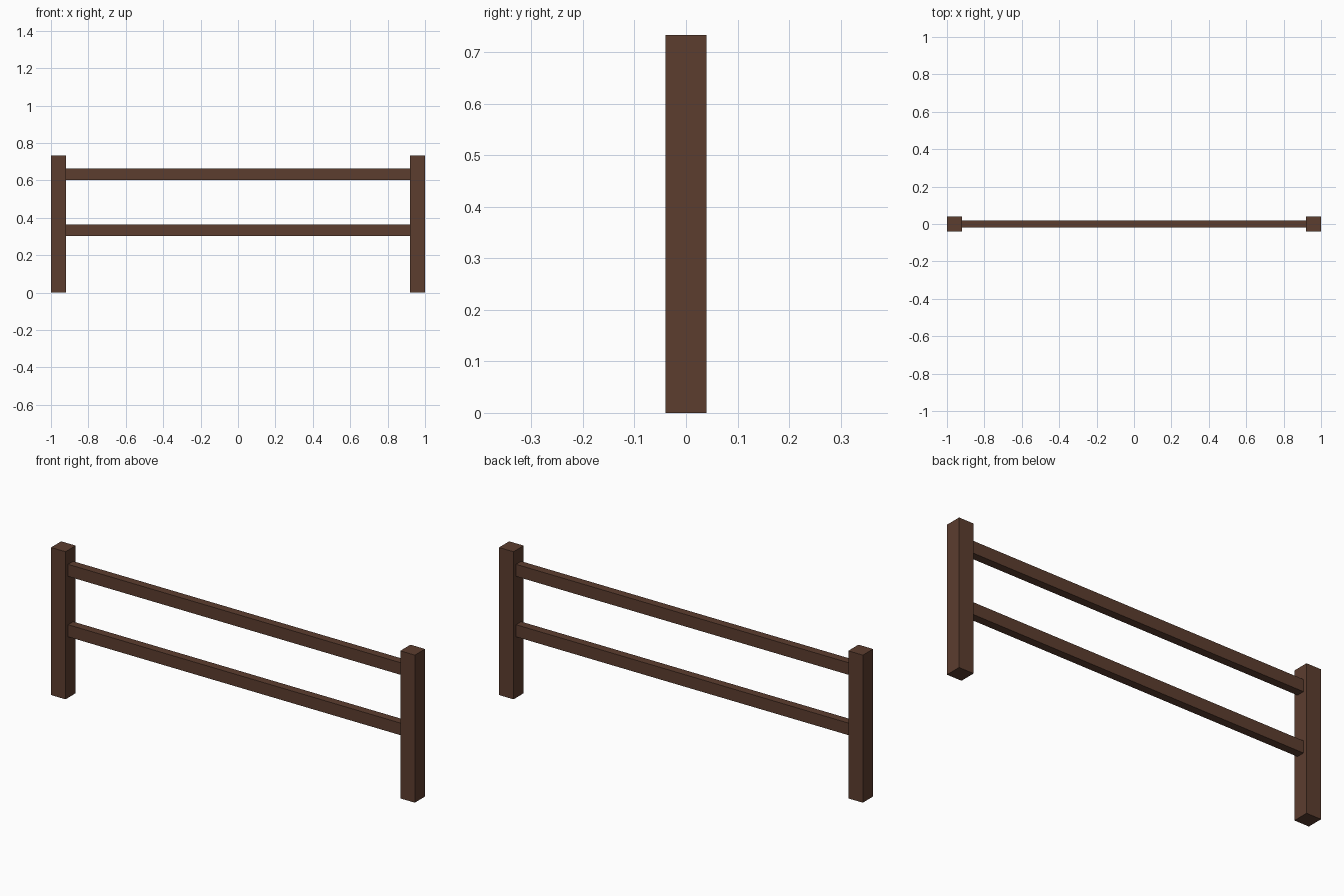
import bpy

if "Cube" in bpy.data.objects:
    bpy.data.objects.remove(bpy.data.objects["Cube"])

wood = bpy.data.materials.new("dark_brown_wood")
wood.diffuse_color = (0.107, 0.047, 0.028, 1.0)
wood.use_nodes = True
wood.node_tree.nodes["Principled BSDF"].inputs["Base Color"].default_value = wood.diffuse_color

POST_W, POST_H = 0.08, 0.733
RAIL_D, RAIL_H = 0.04, 0.06


def box(name, center, size):
    bpy.ops.mesh.primitive_cube_add(size=1, location=center)
    ob = bpy.context.object
    ob.name = name
    ob.scale = size
    bpy.ops.object.transform_apply(location=False, rotation=False, scale=True)
    ob.data.materials.append(wood)
    return ob


# Square end posts
for side, sx in (("left", -1), ("right", 1)):
    box(f"{side}_post", (sx * (1 - POST_W / 2), 0, POST_H / 2),
        (POST_W, POST_W, POST_H))

# Horizontal rails spanning between the posts
for level, z in (("lower", 0.333), ("upper", 0.633)):
    box(f"{level}_rail", (0, 0, z), (2 - 2 * POST_W, RAIL_D, RAIL_H))
